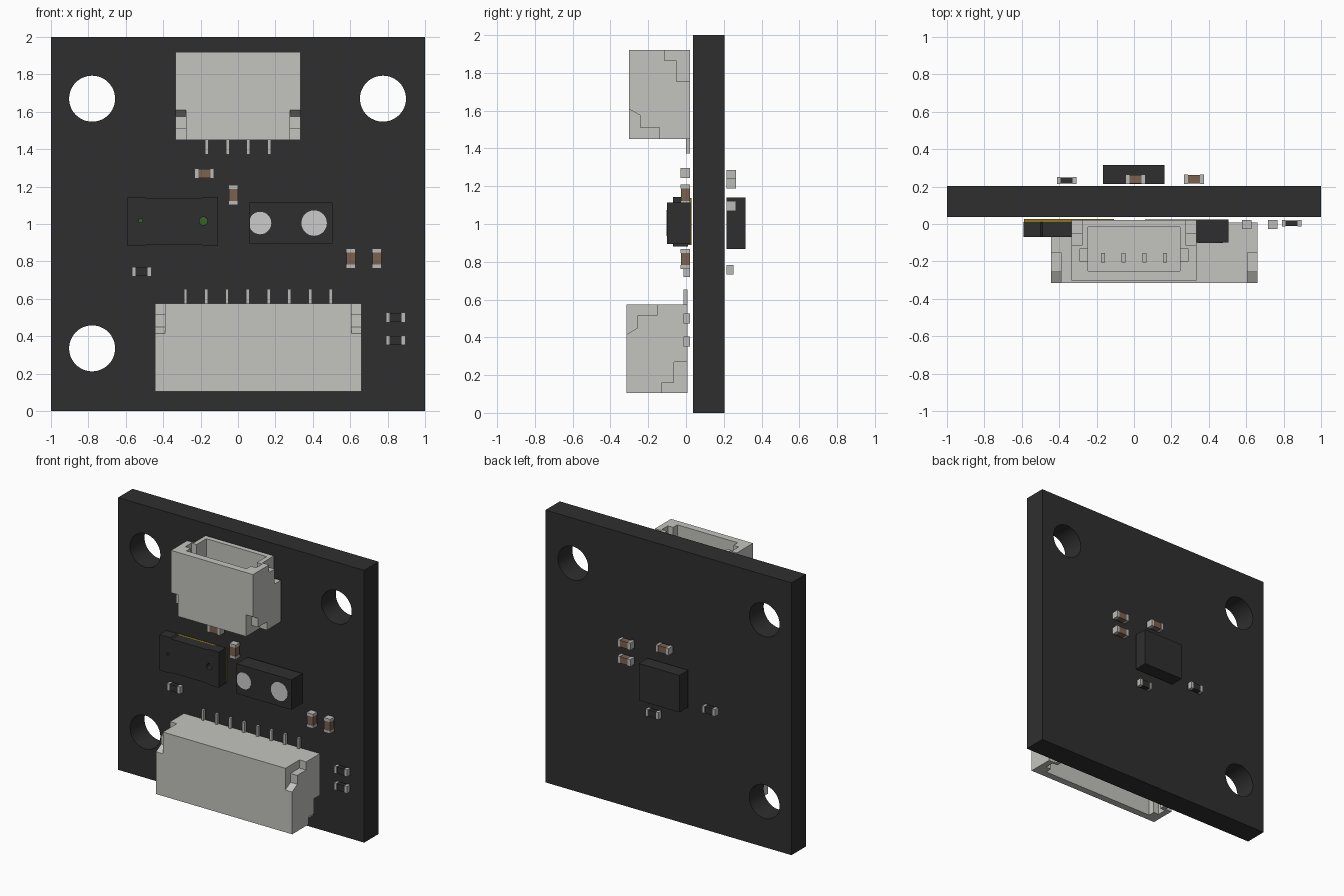
import bpy, bmesh, math

if "Cube" in bpy.data.objects:
    bpy.data.objects.remove(bpy.data.objects["Cube"])


def mat(name, rgb):
    m = bpy.data.materials.new(name)
    m.diffuse_color = (*rgb, 1)
    m.use_nodes = True
    m.node_tree.nodes["Principled BSDF"].inputs["Base Color"].default_value = m.diffuse_color
    return m


BLACK = mat("black", (0.028, 0.028, 0.028))
PLASTIC = mat("connector_plastic", (0.55, 0.55, 0.52))
METAL = mat("metal", (0.5, 0.5, 0.48))
BROWN = mat("ceramic", (0.2, 0.12, 0.08))
GOLD = mat("gold", (0.25, 0.19, 0.01))
GREEN = mat("green", (0.04, 0.12, 0.02))
LENS = mat("lens", (0.6, 0.6, 0.6))


def prism(name, pts, axis, a, b, m=None):
    """Extrude a 2D outline along x (pts are y,z) or y (pts are x,z)."""
    def place(p, d):
        return (d, p[0], p[1]) if axis == 'x' else (p[0], d, p[1])
    bm = bmesh.new()
    lo = [bm.verts.new(place(p, a)) for p in pts]
    hi = [bm.verts.new(place(p, b)) for p in pts]
    bm.faces.new(lo)
    bm.faces.new(hi[::-1])
    n = len(pts)
    for i in range(n):
        j = (i + 1) % n
        bm.faces.new((lo[i], hi[i], hi[j], lo[j]))
    bmesh.ops.recalc_face_normals(bm, faces=bm.faces)
    me = bpy.data.meshes.new(name)
    bm.to_mesh(me)
    bm.free()
    ob = bpy.data.objects.new(name, me)
    bpy.context.collection.objects.link(ob)
    if m:
        me.materials.append(m)
    return ob


def box(name, x, y, z, m=None):
    return prism(name, [(x[0], z[0]), (x[1], z[0]), (x[1], z[1]), (x[0], z[1])], 'y', *y, m)


def circle(cx, cz, r, n=40):
    return [(cx + r * math.cos(2 * math.pi * i / n), cz + r * math.sin(2 * math.pi * i / n))
            for i in range(n)]


def activate(ob):
    bpy.ops.object.select_all(action='DESELECT')
    bpy.context.view_layer.objects.active = ob
    ob.select_set(True)


def cut(ob, cutters):
    """Subtract the cutters, then remove them."""
    activate(ob)
    for c in cutters:
        c.hide_render = True
        md = ob.modifiers.new("cut", 'BOOLEAN')
        md.operation = 'DIFFERENCE'
        md.solver = 'EXACT'
        md.object = c
        bpy.ops.object.modifier_apply(modifier=md.name)
        bpy.data.objects.remove(c)
    return ob


# Circuit board with three mounting holes
board = box("circuit_board", (-1, 1), (0.037, 0.204), (0, 2), BLACK)
cut(board, [prism("hole", circle(x, z, 0.123, 48), 'y', -0.1, 0.4)
            for x, z in ((-0.78, 1.67), (0.775, 1.67), (-0.78, 0.335))])
activate(board)
bpy.ops.object.shade_smooth_by_angle(angle=math.radians(30))


# Shrouded connector; flip turns the opening from up to down
def connector(name, cx, pins, dy, flip):
    def Z(*zs):
        return sorted(2.025 - z if flip else z for z in zs)

    def outline(pts):
        return [(y + dy, Z(z)[0]) for y, z in pts]
    half = 0.333 + (pins - 4) * 0.055
    body = box(name + "_shell", (cx - half, cx + half), (-0.302 + dy, 0.021 + dy), Z(1.45, 1.92), PLASTIC)
    front = outline([(-0.4, 1.666), (-0.243, 1.575), (-0.243, 1.51), (-0.14, 1.51), (-0.14, 1.4), (-0.4, 1.4)])
    back = outline([(-0.115, 2.0), (-0.115, 1.865), (-0.05, 1.865), (-0.05, 1.755), (0.1, 1.755), (0.1, 2.0)])
    cutters = []
    for s in (-1, 1):
        ends = sorted((cx + s * (half - 0.055), cx + s * (half + 0.1)))
        cutters += [prism("notch", o, 'x', *ends) for o in (front, back)]
    w = half - 0.088
    cutters.append(box("cavity", (cx - w, cx + w), (-0.25 + dy, -0.017 + dy), Z(1.53, 2.0)))
    cutters.append(box("key", (cx - w - 0.043, cx + w + 0.043), (-0.2 + dy, -0.13 + dy), Z(1.56, 2.0)))
    cut(body, cutters)
    # Contacts inside the shell and solder legs outside
    for i in range(pins):
        x = cx + (i - (pins - 1) / 2) * 0.111
        box(f"{name}_contact_{i}", (x - 0.011, x + 0.011), (-0.205 + dy, -0.155 + dy), Z(1.5, 1.8), METAL)
        box(f"{name}_leg_{i}", (x - 0.009, x + 0.009), (0.0 + dy, 0.022 + dy), Z(1.372, 1.46), METAL)


connector("top_connector", 0, 4, 0, False)
connector("bottom_connector", 0.108, 8, -0.013, True)

# Distance sensor: gold substrate, cap with slightly flared ends, two apertures
box("sensor_substrate", (-0.588, -0.107), (0.01, 0.028), (0.89, 1.137), GOLD)
cap = prism("sensor_cap",
            [(-0.59, 0.882), (-0.5, 0.882), (-0.49, 0.89), (-0.2, 0.89), (-0.185, 0.882), (-0.107, 0.882),
             (-0.107, 1.144), (-0.185, 1.144), (-0.2, 1.137), (-0.49, 1.137), (-0.5, 1.144), (-0.59, 1.144)],
            'y', -0.07, 0.011, BLACK)
apertures = ((-0.52, 1.018, 0.011), (-0.185, 1.016, 0.022))
cut(cap, [prism("aperture", circle(x, z, r, 24), 'y', -0.2, -0.03) for x, z, r in apertures])
for i, (x, z, r) in enumerate(apertures):
    prism(f"sensor_window_{i}", circle(x, z, r * 0.98, 24), 'y', -0.034, -0.028, GREEN)

# Optical module with two lenses, the left one clipped by the case
box("optical_module", (0.058, 0.505), (-0.1, 0.025), (0.895, 1.115), BLACK)
prism("lens_left", [(max(x, 0.065), z) for x, z in circle(0.118, 1.005, 0.06, 39)], 'y', -0.102, -0.09, LENS)
prism("lens_right", circle(0.407, 1.005, 0.068), 'y', -0.102, -0.09, LENS)

# Processor on the back
box("back_chip", (-0.167, 0.163), (0.214, 0.315), (0.868, 1.14), BLACK)


# Small chip parts: a body with two metal end caps
def chip_part(name, x, z, vertical, m, back):
    depth = 0.05 if m is BROWN else 0.036
    y = (0.215, 0.215 + depth) if back else (0.022 - depth, 0.022)

    def piece(label, a, b, w, inset, material):
        yy = (y[0] + inset, y[1] - inset)
        long, side = (a, b), (-w, w)
        xs, zs = (side, long) if vertical else (long, side)
        box(f"{name}_{label}", (x + xs[0], x + xs[1]), yy, (z + zs[0], z + zs[1]), material)
    piece("body", -0.034, 0.034, 0.024, 0.002, m)
    piece("end_a", -0.053, -0.032, 0.026, 0, METAL)
    piece("end_b", 0.032, 0.053, 0.026, 0, METAL)


for i, (x, z, vert, back) in enumerate([
        (-0.18, 1.27, False, False), (-0.025, 1.155, True, False), (0.603, 0.815, True, False),
        (0.742, 0.815, True, False), (0.32, 1.215, False, True), (0.32, 1.095, False, True),
        (0.008, 1.26, False, True)]):
    chip_part(f"capacitor_{i}", x, z, vert, BROWN, back)
for i, (x, z, back) in enumerate([
        (-0.515, 0.745, False), (0.843, 0.5, False), (0.843, 0.378, False),
        (0.1, 0.758, True), (-0.36, 0.905, True)]):
    chip_part(f"resistor_{i}", x, z, False, BLACK, back)
